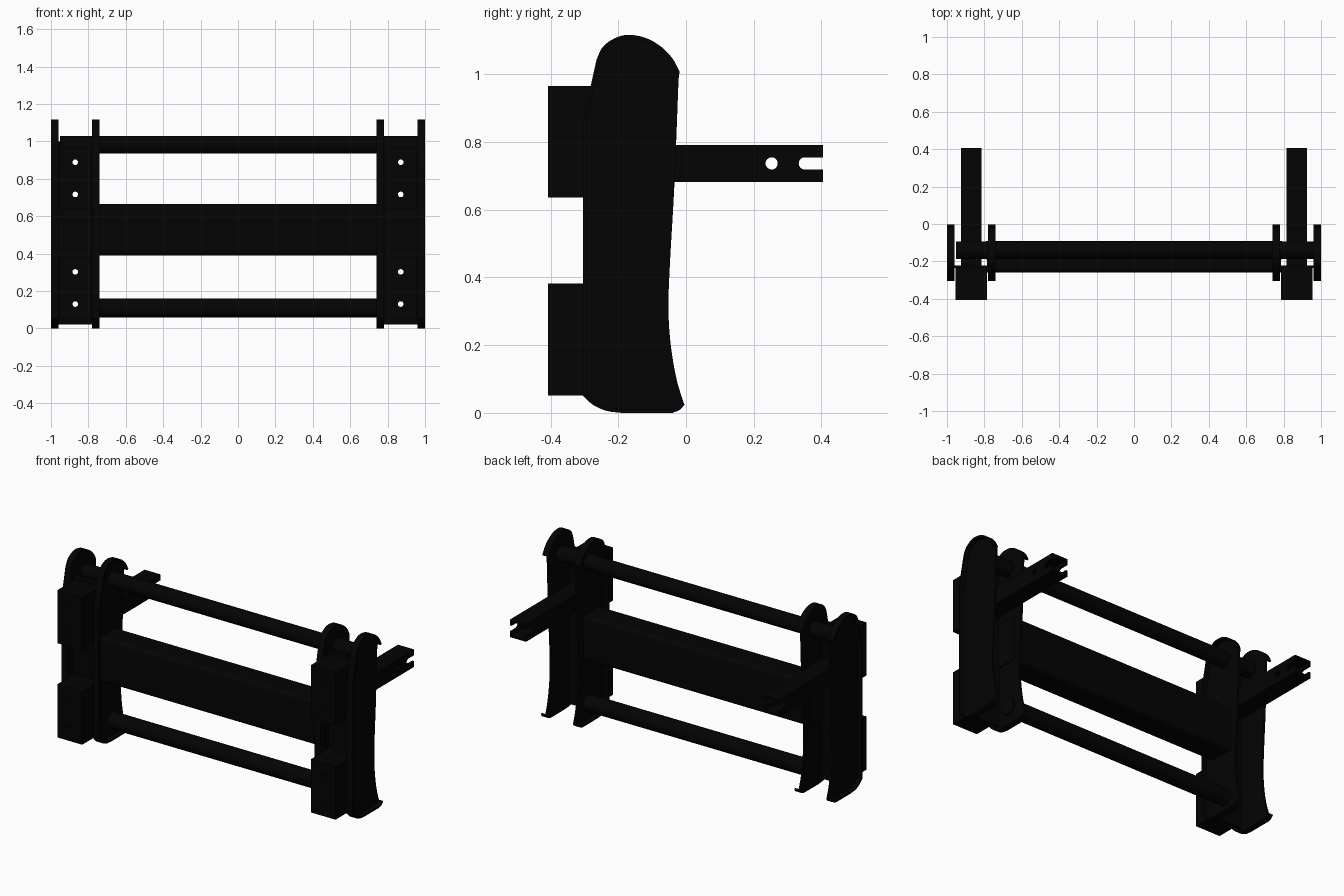
import bpy, bmesh, math
from mathutils import Vector

if "Cube" in bpy.data.objects:
    bpy.data.objects.remove(bpy.data.objects["Cube"])

black = bpy.data.materials.new("black_paint")
black.diffuse_color = (0.001, 0.001, 0.001, 1)
black.use_nodes = True
black.node_tree.nodes["Principled BSDF"].inputs["Base Color"].default_value = black.diffuse_color


def finish(name, bm, smooth=True):
    bm.normal_update()
    bmesh.ops.recalc_face_normals(bm, faces=bm.faces)
    me = bpy.data.meshes.new(name)
    bm.to_mesh(me)
    bm.free()
    ob = bpy.data.objects.new(name, me)
    bpy.context.collection.objects.link(ob)
    me.materials.append(black)
    if smooth:
        bpy.ops.object.select_all(action='DESELECT')
        ob.select_set(True)
        bpy.context.view_layer.objects.active = ob
        bpy.ops.object.shade_smooth_by_angle(angle=math.radians(35))
    return ob


def prism(name, pts, x0, x1, smooth=True):
    """Extrude a (y, z) outline from x0 to x1."""
    bm = bmesh.new()
    f = bm.faces.new([bm.verts.new((x0, y, z)) for y, z in pts])
    r = bmesh.ops.extrude_face_region(bm, geom=[f])
    vs = [v for v in r['geom'] if isinstance(v, bmesh.types.BMVert)]
    bmesh.ops.translate(bm, verts=vs, vec=(x1 - x0, 0, 0))
    return finish(name, bm, smooth)


def box(name, x, y, z):
    x = sorted(x)
    return prism(name, [(y[0], z[0]), (y[1], z[0]), (y[1], z[1]), (y[0], z[1])], x[0], x[1], False)


def circle(y, z, r, n=24):
    return [(y + r * math.cos(2 * math.pi * i / n), z + r * math.sin(2 * math.pi * i / n)) for i in range(n)]


def cut(ob, cutters):
    for c in cutters:
        c.hide_render = True
        m = ob.modifiers.new("cut", 'BOOLEAN')
        m.operation = 'DIFFERENCE'
        m.solver = 'EXACT'
        m.object = c
        bpy.context.view_layer.objects.active = ob
        bpy.ops.object.modifier_apply(modifier=m.name)
        bpy.data.objects.remove(c)


def spline(pts, n=5):
    """Catmull-Rom samples through the points."""
    p = [Vector(a) for a in pts]
    p = [2 * p[0] - p[1]] + p + [2 * p[-1] - p[-2]]
    out = []
    for a, b, c, d in zip(p, p[1:], p[2:], p[3:]):
        for i in range(n):
            t = i / n
            out.append(0.5 * (2 * b + (c - a) * t + (2 * a - 5 * b + 4 * c - d) * t * t
                              + (3 * b - a - 3 * c + d) * t ** 3))
    return out + [p[-2]]


def inset(path, d):
    """Offset an open path to its right-hand side."""
    out = []
    for i, v in enumerate(path):
        t = (path[min(i + 1, len(path) - 1)] - path[max(i - 1, 0)]).normalized()
        out.append(v + Vector((t.y, -t.x)) * d)
    return out


# Side plate outline: toe, underside, front edge, rounded top
toe = spline([(-0.004, 0.025), (-0.018, 0.009), (-0.04, 0.0)], 3)
heel = spline([(-0.19, 0.0), (-0.235, 0.006), (-0.275, 0.024), (-0.305, 0.052)], 4)
crown = spline([(-0.264, 1.045), (-0.245, 1.082), (-0.21, 1.107), (-0.17, 1.117),
                (-0.12, 1.108), (-0.075, 1.083), (-0.04, 1.047), (-0.019, 1.008)], 4)
rim = toe + heel + [Vector((-0.305, 0.86))] + crown
back = spline([(-0.022, 0.985), (-0.034, 0.68), (-0.047, 0.45), (-0.052, 0.31),
               (-0.045, 0.20), (-0.028, 0.10), (-0.007, 0.03)], 4)
flange = rim + inset(rim, 0.011)[::-1]

for s, side in ((-1, "left"), (1, "right")):
    # Pair of flanged plates set back to back, rims facing away from the mount
    for part, web, lip in (("outer", (0.96, 0.972), 1.0), ("inner", (0.78, 0.768), 0.74)):
        prism(f"{side}_{part}_plate", rim + back, s * web[0], s * web[1])
        prism(f"{side}_{part}_rim", flange, s * web[0], s * lip)

    # Mounting plate and blocks, drilled for bolts
    def bolts(zs):
        res = []
        for z in zs:
            bm = bmesh.new()
            bmesh.ops.create_cone(bm, cap_ends=True, segments=20, radius1=0.015, radius2=0.015, depth=0.5)
            for v in bm.verts:
                v.co = (s * 0.87 + v.co.x, -0.3 + v.co.z, z + v.co.y)
            res.append(finish("bolt_cutter", bm, False))
        return res

    plate = box(f"{side}_mounting_plate", (s * 0.78, s * 0.96), (-0.236, -0.222), (0.02, 1.0))
    cut(plate, bolts((0.13, 0.302, 0.716, 0.888)))
    for part, z, holes in (("lower", (0.052, 0.382), (0.13, 0.302)), ("upper", (0.637, 0.966), (0.716, 0.888))):
        b = box(f"{side}_{part}_block", (s * 0.955, s * 0.785), (-0.407, -0.236), z)
        cut(b, bolts(holes))

    # Square tube arm with a pin hole and an end slot
    arm = box(f"{side}_arm", (s * 0.925, s * 0.815), (-0.222, 0.405), (0.682, 0.791))
    bore = box("bore", (s * 0.913, s * 0.827), (-0.3, 0.5), (0.694, 0.779))
    hole = prism("pin_hole", circle(0.253, 0.737, 0.018), 0.7 * s, s, False)
    arc = [(0.351 + 0.018 * math.cos(a), 0.737 + 0.018 * math.sin(a))
           for a in [math.pi / 2 + math.pi * i / 12 for i in range(13)]]
    slot = prism("slot", arc + [(0.5, 0.719), (0.5, 0.755)], 0.7 * s, s, False)
    cut(arm, [bore, hole, slot])

# Cross rods
prism("top_rod", circle(-0.14, 0.982, 0.047, 32), -0.953, 0.96)
prism("bottom_rod", circle(-0.14, 0.109, 0.05, 32), -0.79, 0.79)

# Central beam with rounded edges
beam = []
r = 0.022
for k, (y, z) in enumerate(((-0.09 - r, 0.665 - r), (-0.26 + r, 0.665 - r),
                            (-0.26 + r, 0.39 + r), (-0.09 - r, 0.39 + r))):
    for i in range(7):
        a = math.pi / 2 * (k + i / 6)
        beam.append((y + r * math.cos(a), z + r * math.sin(a)))
prism("central_beam", beam, -0.785, 0.785)
